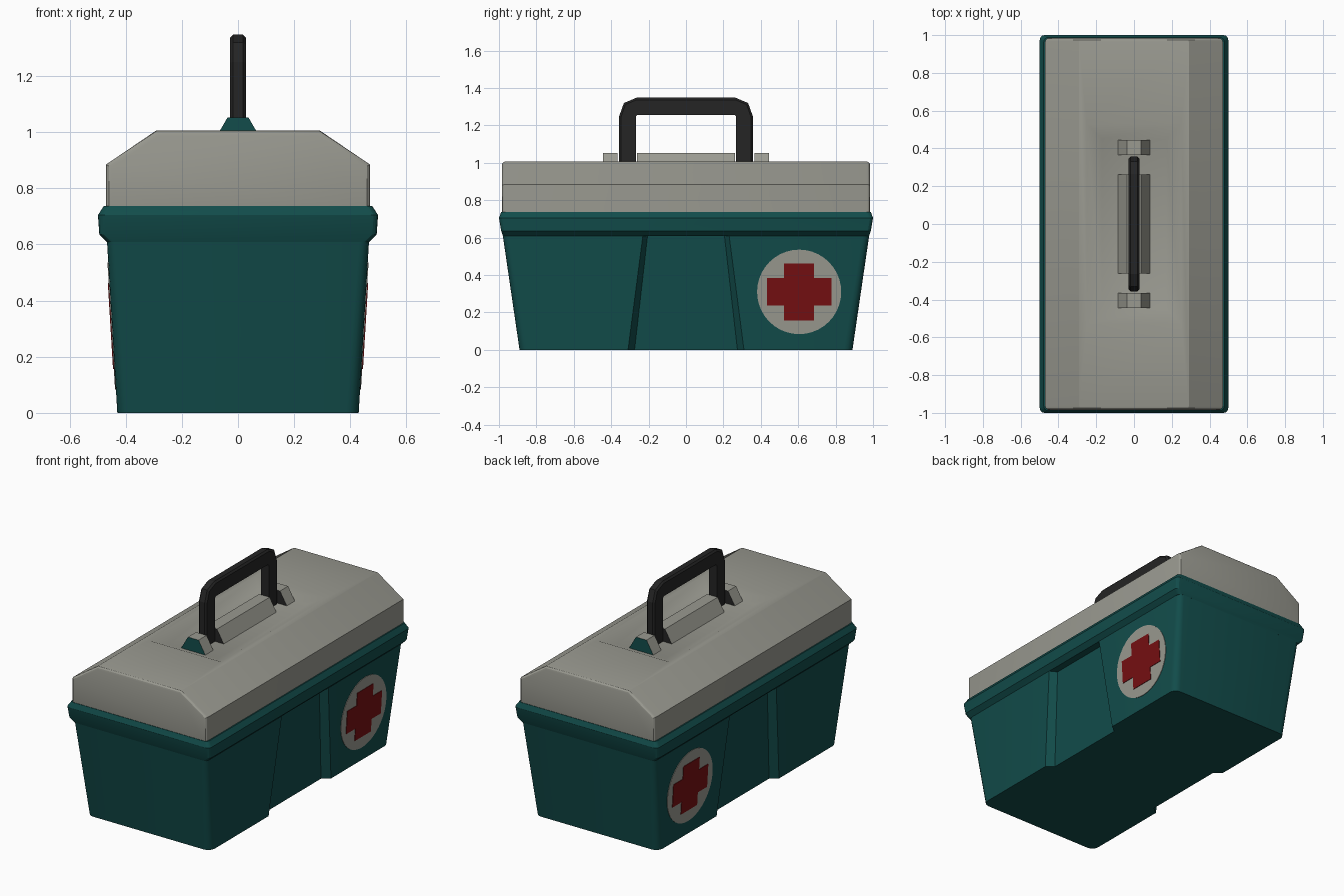
import bpy, bmesh, math
from mathutils import Vector

if "Cube" in bpy.data.objects:
    bpy.data.objects.remove(bpy.data.objects["Cube"])


def material(name, r, g, b):
    m = bpy.data.materials.new(name)
    m.diffuse_color = (r, g, b, 1)
    m.use_nodes = True
    m.node_tree.nodes["Principled BSDF"].inputs["Base Color"].default_value = m.diffuse_color
    return m


TEAL = material("teal plastic", 0.006, 0.073, 0.070)
GREY = material("warm grey plastic", 0.32, 0.32, 0.28)
BLACK = material("black plastic", 0.018, 0.018, 0.018)
RED = material("dark red", 0.18, 0.005, 0.006)


def finish(name, bm, *mats, fix=True):
    if fix:
        bmesh.ops.recalc_face_normals(bm, faces=bm.faces[:])
    me = bpy.data.meshes.new(name)
    bm.to_mesh(me)
    bm.free()
    ob = bpy.data.objects.new(name, me)
    bpy.context.collection.objects.link(ob)
    for m in mats:
        me.materials.append(m)
    return ob


def loft(bm, rings):
    """Join rings of points with quads and cap both ends."""
    rows = [[bm.verts.new(p) for p in ring] for ring in rings]
    n = len(rows[0])
    for a, b in zip(rows, rows[1:]):
        for i in range(n):
            bm.faces.new((a[i], a[(i + 1) % n], b[(i + 1) % n], b[i]))
    bm.faces.new(rows[0][::-1])
    bm.faces.new(rows[-1])


def outline(hx, hy, z, r, notch=None):
    """Rounded rectangle, optionally with a slanted-wall notch in both x sides."""
    quarter = []
    if notch:
        inner, outer, depth = notch
        quarter += [(hx - depth, inner), (hx, outer)]
    for k in range(5):
        a = math.pi / 8 * k
        quarter.append((hx - r + r * math.cos(a), hy - r + r * math.sin(a)))
    half = quarter + [(-x, y) for x, y in reversed(quarter)]
    return [(x, y, z) for x, y in half + [(-x, -y) for x, y in half]]


def smooth(ob, angle=30):
    bpy.ops.object.select_all(action='DESELECT')
    ob.select_set(True)
    bpy.context.view_layer.objects.active = ob
    bpy.ops.object.shade_smooth_by_angle(angle=math.radians(angle))


# Tapered tub with a recessed panel on both long sides
bm = bmesh.new()
loft(bm, [outline(0.43, 0.89, 0, 0.045, (0.275, 0.31, 0.045)),
          outline(0.467, 0.98, 0.615, 0.035, (0.205, 0.23, 0.045))])
smooth(finish("tub", bm, TEAL))

# Flared rim
bm = bmesh.new()
loft(bm, [outline(hx, hy, z, 0.025) for hx, hy, z in
          ((0.466, 0.979, 0.608), (0.494, 0.988, 0.635),
           (0.499, 1.0, 0.705), (0.478, 0.988, 0.737))])
smooth(finish("rim", bm, TEAL), 20)

# Lid: extruded chamfered profile with rounded ends and a shallow top recess
bm = bmesh.new()
half = [(0.47, 0.71), (0.47, 0.885), (0.29, 1.007)]
profile = half + [(-x, z) for x, z in reversed(half)]
loft(bm, [[(x, y, z) for x, z in profile] for y in (-0.985, 0.985)])
bmesh.ops.recalc_face_normals(bm, faces=bm.faces[:])
ends = [e for e in bm.edges if abs(e.verts[0].co.y - e.verts[1].co.y) < 0.01]
bmesh.ops.bevel(bm, geom=ends, offset=0.02, segments=3, profile=0.5, affect='EDGES')
bm.normal_update()
top = max((f for f in bm.faces if f.normal.z > 0.99), key=lambda f: f.calc_area())
for hx, hy, z in ((0.25, 0.53, 1.007), (0.17, 0.45, 0.972)):
    bmesh.ops.inset_region(bm, faces=[top], thickness=0.01)
    for v in top.verts:
        v.co = Vector((math.copysign(hx, v.co.x), math.copysign(hy, v.co.y), z))
smooth(finish("lid", bm, GREY), 28)

# Handle mounts: three trapezoid ridges in the recess, dark at the cut ends
for name, y0, y1 in (("front_mount", -0.445, -0.365), ("middle_mount", -0.262, 0.262),
                     ("back_mount", 0.365, 0.445)):
    bm = bmesh.new()
    loft(bm, [[(-0.085, y, 0.97), (0.085, y, 0.97), (0.037, y, 1.053), (-0.037, y, 1.053)]
              for y in (y0, y1)])
    bmesh.ops.recalc_face_normals(bm, faces=bm.faces[:])
    for f in bm.faces:
        if abs(f.normal.y) > 0.9:
            f.material_index = 2 if abs(f.calc_center_median().y) > 0.44 else 1
    finish(name, bm, GREY, BLACK, TEAL)

# Carrying handle: arch section swept along matching outer and inner corners
bm = bmesh.new()
outer = [(0.357, 0.975), (0.357, 1.25), (0.332, 1.32), (0.265, 1.348)]
inner = [(0.267, 0.975), (0.267, 1.24), (0.266, 1.25), (0.258, 1.257)]
pairs = list(zip(outer, inner))
pairs += [((-a[0], a[1]), (-b[0], b[1])) for a, b in reversed(pairs)]
rings = []
for o, i in pairs:
    o, i = Vector((0, *o)), Vector((0, *i))
    ring = []
    for x, t in ((-0.028, 0.12), (-0.018, 0), (0.018, 0), (0.028, 0.12), (0.028, 1), (-0.028, 1)):
        ring.append(o.lerp(i, t) + Vector((x, 0, 0)))
    rings.append(ring)
loft(bm, rings)
finish("handle", bm, BLACK)


def plate(name, points, lift, mat, side):
    """Thin badge lying on the sloping side wall."""
    bm = bmesh.new()
    loft(bm, [[(side * (0.43 + 0.037 * z / 0.615 + d), y, z) for y, z in points]
              for d in (-0.002, lift)])
    finish(name, bm, mat)


# Round badge with a cross on both long sides
CY, CZ = 0.605, 0.31
disc = [(CY + 0.225 * math.cos(math.tau * k / 40), CZ + 0.226 * math.sin(math.tau * k / 40))
        for k in range(40)]
a, w, h = 0.08, 0.172, 0.153
arm = [(w, -a), (w, a), (a, a), (a, h)]
corners = []
for y, z in ((w, -0.073), (w, 0.073), (a, 0.073), (a, h), (-a, h), (-a, 0.073)):
    corners.append((y, z))
cross = [(CY + y, CZ + z) for y, z in corners + [(-y, -z) for y, z in corners]]
for label, side in (("right", 1), ("left", -1)):
    plate(label + "_badge_disc", disc, 0.003, GREY, side)
    plate(label + "_badge_cross", cross, 0.006, RED, side)
